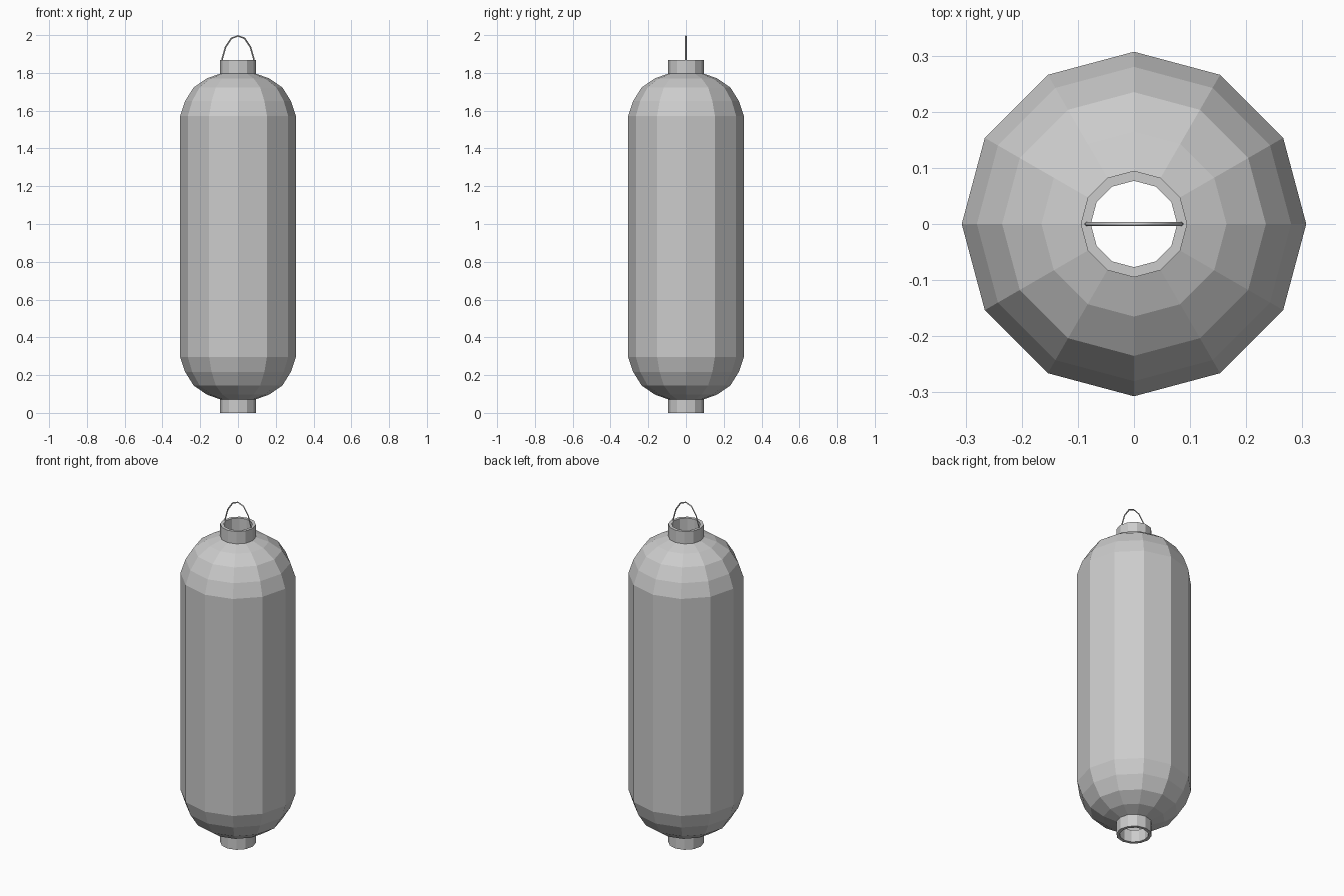
import bpy, bmesh, math
from mathutils import Matrix

cube = bpy.data.objects.get("Cube")
if cube:
    bpy.data.objects.remove(cube, do_unlink=True)

SIDES = 12

grey = bpy.data.materials.new("light grey")
grey.use_nodes = True
grey.diffuse_color = (0.6, 0.6, 0.6, 1)
grey.node_tree.nodes["Principled BSDF"].inputs["Base Color"].default_value = (0.6, 0.6, 0.6, 1)


def add_object(name, data):
    data.materials.append(grey)
    obj = bpy.data.objects.new(name, data)
    bpy.context.collection.objects.link(obj)
    return obj


def lathe(name, profile, closed=False):
    """Spin a (radius, height) profile around z into flat facets."""
    bm = bmesh.new()
    rings = []
    for r, z in profile:
        ring = []
        for i in range(SIDES):
            a = 2 * math.pi * i / SIDES
            ring.append(bm.verts.new((r * math.cos(a), r * math.sin(a), z)))
        rings.append(ring)
    pairs = list(zip(rings, rings[1:]))
    if closed:
        pairs.append((rings[-1], rings[0]))
    for low, high in pairs:
        for i in range(SIDES):
            j = (i + 1) % SIDES
            bm.faces.new((low[i], low[j], high[j], high[i]))
    mesh = bpy.data.meshes.new(name)
    bm.to_mesh(mesh)
    bm.free()
    return add_object(name, mesh)


# Paper shell: one domed end, mirrored about mid height
MID = 0.934
dome = [(0.095, 0.072), (0.165, 0.097), (0.235, 0.145), (0.28, 0.217), (0.307, 0.297)]
lathe("lantern_shell", dome + [(r, 2 * MID - z) for r, z in reversed(dome)])

# Open collars at both ends
for name, z0, z1 in (("bottom_collar", 0.0, 0.072), ("top_collar", 1.796, 1.868)):
    lathe(name, [(0.095, z0), (0.095, z1), (0.077, z1), (0.077, z0)], closed=True)

# Thin wire handle arching over the top collar
half = [(0.086, 1.84), (0.084, 1.873), (0.066, 1.937), (0.035, 1.983)]
arch = [(-x, z) for x, z in half] + [(0, 1.996)] + half[::-1]
curve = bpy.data.curves.new("handle", "CURVE")
curve.dimensions = "3D"
curve.bevel_depth = 0.004
curve.bevel_resolution = 0
curve.use_fill_caps = True
spline = curve.splines.new("POLY")
spline.points.add(len(arch) - 1)
for point, (x, z) in zip(spline.points, arch):
    point.co = (x, 0, z, 1)
add_object("handle", curve)
